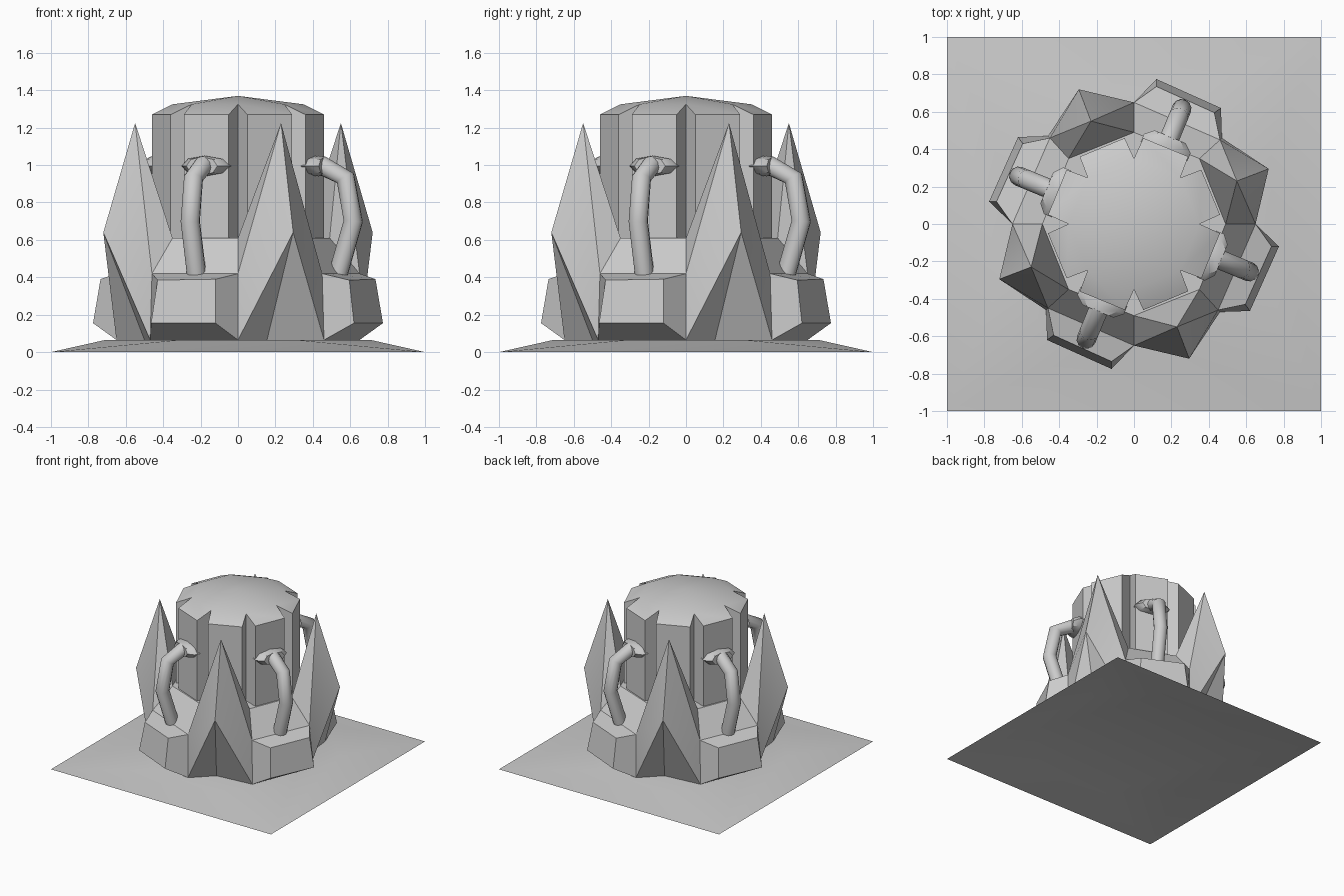
import bpy, bmesh, math
from mathutils import Vector, Matrix

if "Cube" in bpy.data.objects:
    bpy.data.objects.remove(bpy.data.objects["Cube"])


def spin(p, a):
    return Matrix.Rotation(a, 3, 'Z') @ Vector(p)


def make(name, verts, faces, smooth=30):
    me = bpy.data.meshes.new(name)
    me.from_pydata([tuple(v) for v in verts], [], faces)
    bm = bmesh.new()
    bm.from_mesh(me)
    bmesh.ops.remove_doubles(bm, verts=bm.verts, dist=1e-4)
    bmesh.ops.recalc_face_normals(bm, faces=bm.faces)
    bm.to_mesh(me)
    bm.free()
    ob = bpy.data.objects.new(name, me)
    bpy.context.collection.objects.link(ob)
    if smooth:
        bpy.ops.object.select_all(action='DESELECT')
        ob.select_set(True)
        bpy.context.view_layer.objects.active = ob
        bpy.ops.object.shade_smooth_by_angle(angle=math.radians(smooth))
    return ob


Q = math.pi / 2

# Ground plate: square edge rising gently to a raised middle
verts, faces = [], []
for k in range(4):
    verts += [spin(p, k * Q) for p in ((1, -1, 0), (.31, -.71, .065), (.71, -.31, .065))]
    n = (k + 1) % 4 * 3
    i = k * 3
    faces += [(i, i + 2, i + 1), (i, n, n + 1, i + 2)]
faces.append([k * 3 + j for k in range(4) for j in (1, 2)])
plate = make("ground_plate", verts, faces)
for f in plate.data.polygons:
    if f.normal.z < 0:
        plate.data.flip_normals()
        break

# Rock ring: one spike and one block per quarter turn
quarter = [(0, -.65, .065), (0, -.65, .42), (0, -.49, .61),        # inner corner A
           (.23, -.55, 1.225), (.295, -.72, .64), (.155, -.50, .065),  # spike
           (.46, -.47, .065), (.45, -.46, .42), (.35, -.35, .61),    # inner corner B
           (.62, -.465, .155), (.775, -.12, .155),                   # block, widest
           (.595, -.43, .385), (.735, -.12, .39)]                    # block, top
quarter += [spin(p, Q) for p in quarter[:3]]
spike = [(0, 5, 4), (5, 6, 4), (0, 4, 1), (1, 4, 3), (1, 3, 2),
         (2, 3, 8), (3, 7, 8), (3, 4, 7), (4, 6, 7)]
block = [(6, 13, 10, 9), (6, 9, 11, 7), (9, 10, 12, 11),
         (10, 13, 14, 12), (7, 11, 12, 14), (7, 14, 15, 8)]
verts, faces = [], []
for k in range(4):
    verts += [spin(p, k * Q) for p in quarter]
    faces += [tuple(i + 16 * k for i in f) for f in spike + block]
faces.append([16 * k + j for k in range(4) for j in (2, 8)])
make("rock_ring", verts, faces)

# Column: eight panels with V grooves between them, bevelled rim, low dome
verts, faces = [], []
seg = [(0, -.35, .6), (0, -.35, 1.325), (.05, -.46, .6), (.05, -.46, 1.27),
       (.29, -.36, .6), (.29, -.36, 1.27)]
for k in range(8):
    a = k * Q / 2
    i = len(verts)
    verts += [spin(p, a) for p in seg]
    verts += [spin(p, a + Q / 2) for p in seg[:2]] + [Vector((0, 0, 1.37))]
    faces += [tuple(i + j for j in f) for f in
              ((0, 2, 3, 1), (2, 4, 5, 3), (4, 6, 7, 5), (1, 3, 5, 7), (1, 7, 8))]
make("column", verts, faces, 20)

# Pipes: bent tubes from each block to the column, with a flattened flange
path = [(.575, .36), (.58, .42), (.667, .7), (.622, .93), (.48, 1.0)]
N = 12
for k in range(4):
    a = math.radians(247.5) + k * Q
    verts, faces = [], []
    for i, (r, z) in enumerate(path):
        p0, p1 = path[max(i - 1, 0)], path[min(i + 1, len(path) - 1)]
        t = Vector((p1[0] - p0[0], 0, p1[1] - p0[1])).normalized()
        u = Vector((t.z, 0, -t.x))
        for j in range(N):
            b = 2 * math.pi * j / N
            p = Vector((r, 0, z)) + .052 * (math.cos(b) * u + math.sin(b) * Vector((0, 1, 0)))
            verts.append(spin(p, a))
    for i in range(len(path) - 1):
        for j in range(N):
            j2 = (j + 1) % N
            faces.append((i * N + j, i * N + j2, i * N + N + j2, i * N + N + j))
    faces += [list(range(N)), list(range(len(path) * N - N, len(path) * N))]
    make(f"pipe_{k + 1}", verts, faces, 50)

    # flange rings: distance out, half width, half height
    verts, faces = [], []
    rings = [(.42, .135, .05), (.465, .135, .055), (.505, .09, .05)]
    for r, w, h in rings:
        for j in range(8):
            b = 2 * math.pi * j / 8
            verts.append(spin((r, w * math.cos(b), .995 + h * math.sin(b)), a))
    for i in range(2):
        for j in range(8):
            j2 = (j + 1) % 8
            faces.append((i * 8 + j, i * 8 + j2, i * 8 + 8 + j2, i * 8 + 8 + j))
    faces += [list(range(8)), list(range(16, 24))]
    make(f"pipe_flange_{k + 1}", verts, faces, 40)
